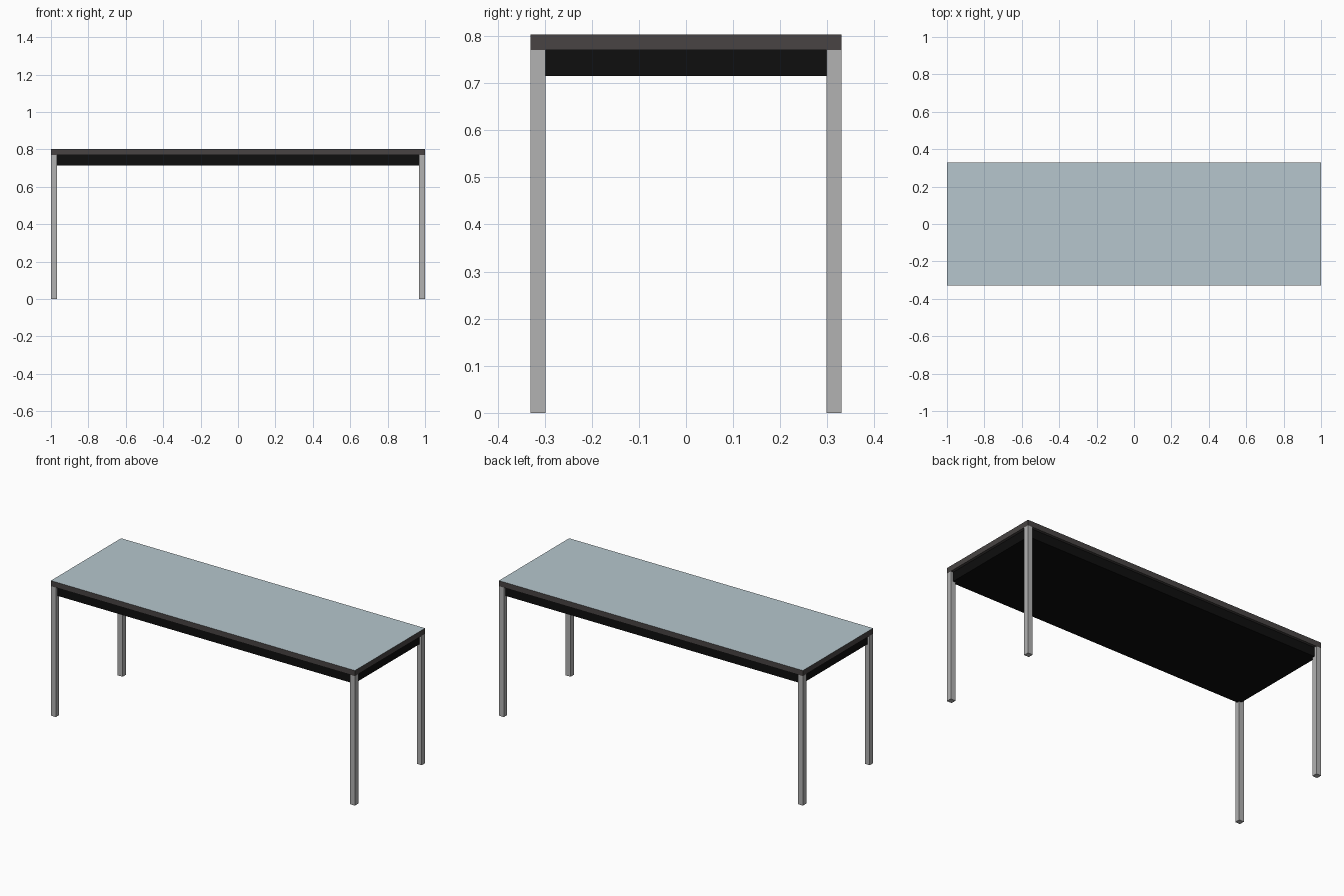
import bpy

if "Cube" in bpy.data.objects:
    bpy.data.objects.remove(bpy.data.objects["Cube"])

HX, HY = 1.0, 0.33          # half size of the table
LEG = 0.032                 # leg thickness
Z_APRON, Z_TOP, Z_END = 0.715, 0.77, 0.803


def material(name, hex_colour):
    def linear(c):
        c /= 255
        return c / 12.92 if c <= 0.04045 else ((c + 0.055) / 1.055) ** 2.4
    m = bpy.data.materials.new(name)
    m.diffuse_color = [linear(int(hex_colour[i:i + 2], 16)) for i in (0, 2, 4)] + [1]
    m.use_nodes = True
    m.node_tree.nodes["Principled BSDF"].inputs["Base Color"].default_value = m.diffuse_color
    return m


def box(name, lo, hi, *mats):
    bpy.ops.mesh.primitive_cube_add(size=1)
    ob = bpy.context.object
    ob.name = name
    for v in ob.data.vertices:
        v.co = [(a + b) / 2 + c * (b - a) for a, b, c in zip(lo, hi, v.co)]
    for m in mats:
        ob.data.materials.append(m)
    return ob


blue = material("pale blue surface", "b6c6cd")
edge = material("dark grey edge", "484443")
black = material("black", "0e0e0e")
metal = material("grey metal", "b2b2b2")

# Tabletop: dark slab with a pale blue upper face
top = box("tabletop", (-HX, -HY, Z_TOP), (HX, HY, Z_END), edge, blue)
for p in top.data.polygons:
    p.material_index = 1 if p.normal.z > 0.5 else 0

# Apron: solid block set back slightly from the leg faces
s = LEG / 2
box("apron", (-HX + s, -HY + s, Z_APRON), (HX - s, HY - s, Z_TOP), black)

# Four square legs flush with the corners
for xn, sx in (("left", -1), ("right", 1)):
    for yn, sy in (("front", -1), ("back", 1)):
        xs = sorted((sx * HX, sx * (HX - LEG)))
        ys = sorted((sy * HY, sy * (HY - LEG)))
        box(f"{yn}_{xn}_leg", (xs[0], ys[0], 0), (xs[1], ys[1], Z_TOP), metal)
